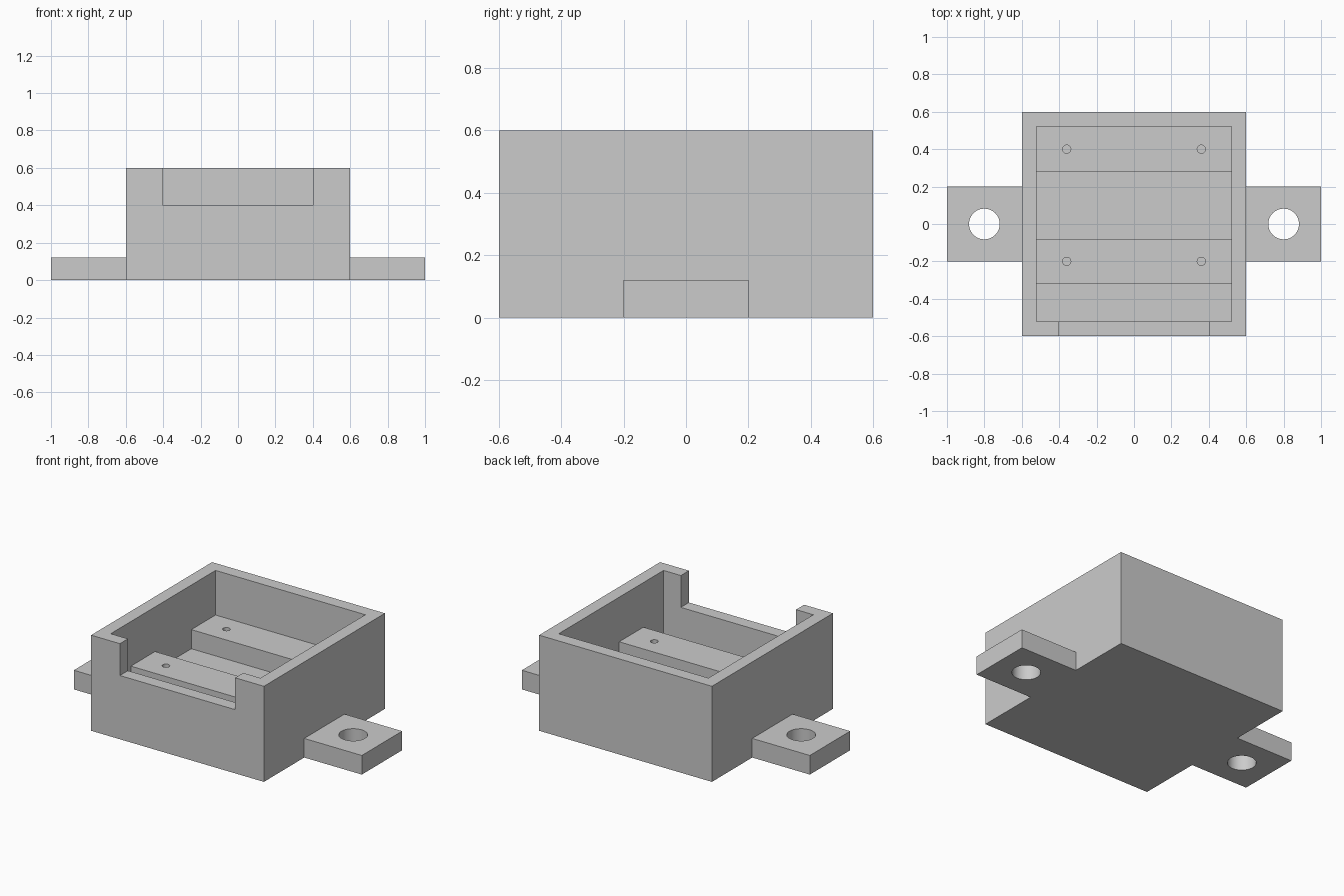
import bpy
import math

cube = bpy.data.objects.get("Cube")
if cube:
    bpy.data.objects.remove(cube, do_unlink=True)

grey = bpy.data.materials.new("plain grey")
grey.use_nodes = True
colour = (0.6, 0.6, 0.6, 1)
grey.diffuse_color = colour
grey.node_tree.nodes["Principled BSDF"].inputs["Base Color"].default_value = colour


def box(name, low, high):
    """Box between two opposite corners."""
    centre = [(a + b) / 2 for a, b in zip(low, high)]
    bpy.ops.mesh.primitive_cube_add(size=1, location=centre)
    obj = bpy.context.object
    obj.name = name
    obj.scale = [b - a for a, b in zip(low, high)]
    bpy.ops.object.transform_apply(location=True, rotation=False, scale=True)
    obj.data.materials.append(grey)
    return obj


def drill(name, x, y, radius, low, high):
    """Upright cylinder used as a hole cutter."""
    bpy.ops.mesh.primitive_cylinder_add(
        vertices=48, radius=radius, depth=high - low,
        location=(x, y, (low + high) / 2))
    obj = bpy.context.object
    obj.name = name
    obj.data.materials.append(grey)
    return obj


def cut(obj, cutter):
    """Subtract the cutter from the object and discard it."""
    cutter.hide_render = True
    mod = obj.modifiers.new("cut", 'BOOLEAN')
    mod.operation = 'DIFFERENCE'
    mod.solver = 'EXACT'
    mod.object = cutter
    bpy.ops.object.select_all(action='DESELECT')
    bpy.context.view_layer.objects.active = obj
    obj.select_set(True)
    bpy.ops.object.modifier_apply(modifier=mod.name)
    bpy.data.objects.remove(cutter, do_unlink=True)


def smooth_holes(obj):
    bpy.ops.object.select_all(action='DESELECT')
    bpy.context.view_layer.objects.active = obj
    obj.select_set(True)
    bpy.ops.object.shade_smooth_by_angle(angle=math.radians(30))


OUTER, INNER = 0.6, 0.52
FLOOR, BLOCK_TOP, RIM = 0.2, 0.32, 0.6

# Open tray with a notch in the front wall
tray = box("tray", (-OUTER, -OUTER, 0), (OUTER, OUTER, RIM))
cut(tray, box("cavity", (-INNER, -INNER, FLOOR), (INNER, INNER, RIM + 0.2)))
cut(tray, box("notch", (-0.4, -0.8, 0.4), (0.4, -0.4, RIM + 0.2)))

# Support blocks across the floor, each with two blind screw holes
for name, y in (("front_support", -0.2), ("back_support", 0.4)):
    block = box(name, (-INNER, y - 0.12, FLOOR), (INNER, y + 0.12, BLOCK_TOP))
    for x in (-0.36, 0.36):
        cut(block, drill("screw_hole", x, y, 0.022, FLOOR - 0.1, BLOCK_TOP + 0.1))
    smooth_holes(block)

# Mounting tabs with through holes
for name, side in (("left_tab", 1), ("right_tab", -1)):
    x0, x1 = sorted((side * OUTER, side * 1.0))
    tab = box(name, (x0, -0.2, 0), (x1, 0.2, 0.12))
    cut(tab, drill("bolt_hole", side * 0.8, 0, 0.082, -0.1, 0.3))
    smooth_holes(tab)
